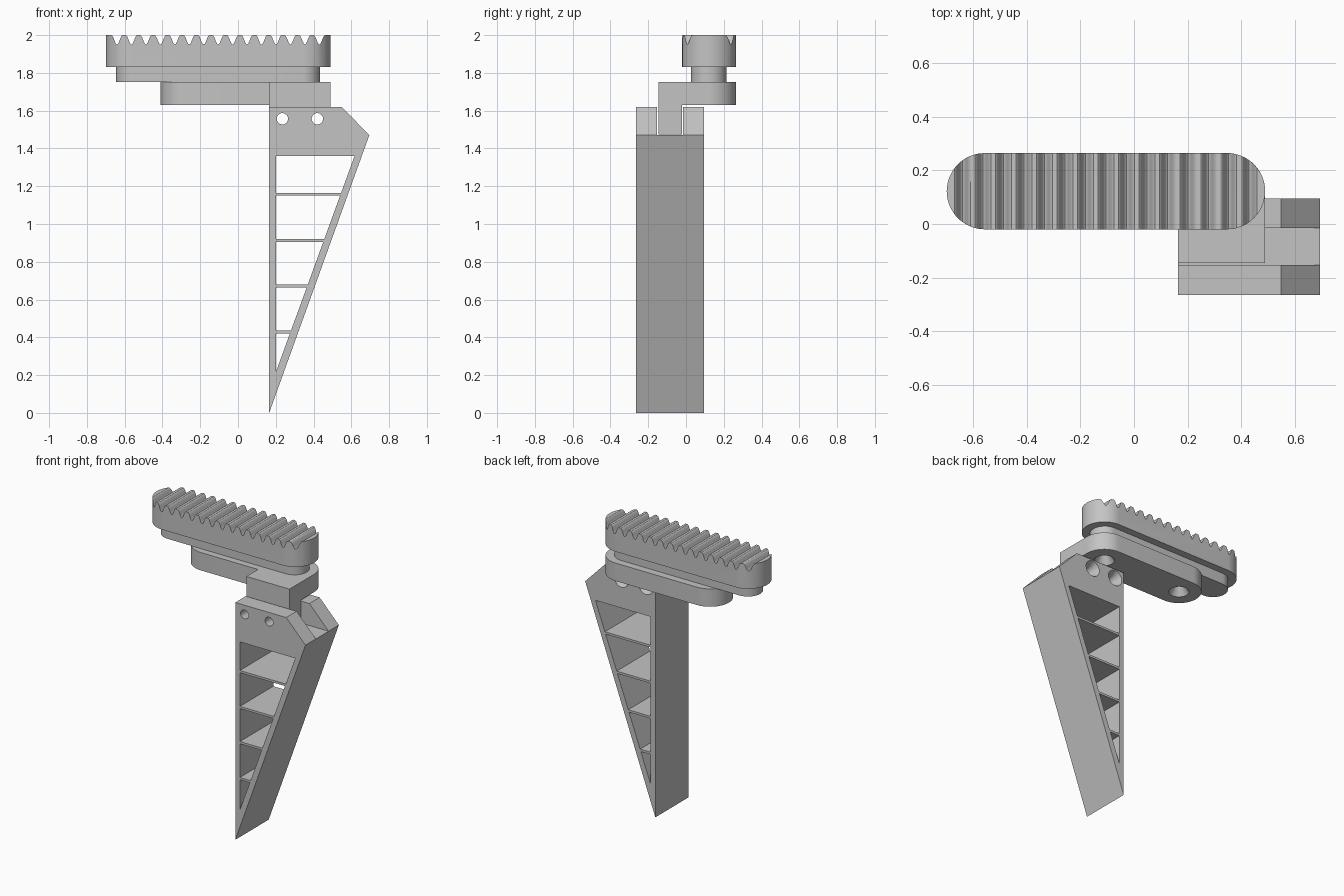
import bpy, bmesh, math
from mathutils import Vector

cube = bpy.data.objects.get("Cube")
if cube:
    bpy.data.objects.remove(cube, do_unlink=True)

grey = bpy.data.materials.new("plain grey")
grey.use_nodes = True
grey.diffuse_color = (0.55, 0.55, 0.55, 1)
grey.node_tree.nodes["Principled BSDF"].inputs["Base Color"].default_value = (0.55, 0.55, 0.55, 1)


def loft(name, rings, axis):
    """Skin a stack of (outline, distance) rings along y or z and cap both ends."""
    bm = bmesh.new()
    rows = []
    for outline, d in rings:
        rows.append([bm.verts.new((a, b, d) if axis == "z" else (a, d, b)) for a, b in outline])
    n = len(rows[0])
    for low, high in zip(rows, rows[1:]):
        for i in range(n):
            j = (i + 1) % n
            bm.faces.new((low[i], low[j], high[j], high[i]))
    bm.faces.new(rows[0])
    bm.faces.new(rows[-1])
    bmesh.ops.recalc_face_normals(bm, faces=bm.faces)
    mesh = bpy.data.meshes.new(name)
    bm.to_mesh(mesh)
    bm.free()
    mesh.materials.append(grey)
    obj = bpy.data.objects.new(name, mesh)
    bpy.context.collection.objects.link(obj)
    return obj


def prism(name, outline, axis, lo, hi):
    return loft(name, [(outline, lo), (outline, hi)], axis)


def arc(cx, cy, r, start, end, steps=24):
    angles = [math.radians(start + (end - start) * i / steps) for i in range(steps + 1)]
    return [(cx + r * math.cos(a), cy + r * math.sin(a)) for a in angles]


def stadium(x0, x1, y, r):
    return arc(x0 + r, y, r, 90, 270) + arc(x1 - r, y, r, -90, 90)


def rect(a0, b0, a1, b1):
    return [(a0, b0), (a1, b0), (a1, b1), (a0, b1)]


def screw_hole(cx, cy, axis, profile):
    """Countersunk hole from (distance, radius) steps."""
    return loft("hole_cutter", [(arc(cx, cy, r, 0, 360, 32)[:-1], d) for d, r in profile], axis)


def combine(obj, tool, operation="DIFFERENCE"):
    mod = obj.modifiers.new("combine", "BOOLEAN")
    mod.operation, mod.solver, mod.object = operation, "EXACT", tool
    bpy.context.view_layer.update()
    graph = bpy.context.evaluated_depsgraph_get()
    mesh = bpy.data.meshes.new_from_object(obj.evaluated_get(graph))
    obj.modifiers.clear()
    obj.data = mesh
    bpy.data.objects.remove(tool, do_unlink=True)


def bolt_holes(obj):
    # Two crosswise bolts, countersunk at the back
    for x in (0.235, 0.42):
        combine(obj, screw_hole(x, 1.557, "y", [(-0.3, 0.03), (0.045, 0.03), (0.096, 0.055)]))


# Tapered leg with a forked head
FRONT, BACK = -0.265, 0.095
leg = prism("tapered_leg", [(0.165, 0), (0.695, 1.47), (0.55, 1.62), (0.165, 1.62)],
            "y", FRONT, BACK)
combine(leg, prism("slot_cutter", rect(0.1, -0.153, 0.8, -0.015), "z", 1.47, 1.7))


# Ladder of openings between the upright and the sloping wall
def slope(z):
    return 0.202 + 0.364 * (z - 0.22)


for low, high in ((0.22, 0.42), (0.435, 0.665), (0.68, 0.905), (0.92, 1.15), (1.165, 1.36)):
    outline = [(0.2, low), (slope(low), low), (slope(high), high), (0.2, high)]
    combine(leg, prism("window_cutter", outline, "y", FRONT - 0.1, BACK + 0.1))
bolt_holes(leg)

# Arm: rounded bar with a square shoulder, and a tongue that drops into the fork
R, MID = 0.1425, 0.1225
outline = (arc(-0.41 + R, MID, R, 90, 270)
           + [(0.165, MID - R), (0.165, -0.145), (0.49, -0.145)]
           + arc(0.49 - R, MID, R, 0, 90))
arm = prism("offset_arm", outline, "z", 1.63, 1.752)
combine(arm, prism("tongue", rect(0.165, -0.145, 0.49, MID - R), "z", 1.474, 1.63), "UNION")
bolt_holes(arm)
for x in (-0.41 + R, 0.49 - R):
    combine(arm, screw_hole(x, MID, "z", [(1.629, 0.065), (1.68, 0.032), (1.8, 0.032)]))

# Neck between arm and tread
prism("neck", stadium(-0.645, 0.435, 0.12, 0.094), "z", 1.752, 1.832)

# Tread pad with rounded grooves across its top
tread = prism("ribbed_tread", stadium(-0.7, 0.49, MID, R), "z", 1.83, 2.0)
for i in range(-7, 8):
    x = -0.105 + i * 0.0765
    steps = [k / 6 for k in range(-6, 7)]
    groove = [(x + 0.03 * t, 2 - 0.025 * (1 + math.cos(math.pi * t))) for t in steps]
    groove[0], groove[-1] = (x - 0.03, 2.02), (x + 0.03, 2.02)
    groove.insert(1, (x - 0.03, 2.0))
    groove.insert(-1, (x + 0.03, 2.0))
    combine(tread, prism("groove_cutter", groove, "y", -0.2, 0.4))

# Smooth the curved faces and keep the edges crisp
for obj in bpy.context.collection.objects:
    if obj.type == "MESH" and obj.name in ("tapered_leg", "offset_arm", "neck", "ribbed_tread"):
        bpy.ops.object.select_all(action="DESELECT")
        obj.select_set(True)
        bpy.context.view_layer.objects.active = obj
        bpy.ops.object.shade_smooth_by_angle(angle=math.radians(30))
